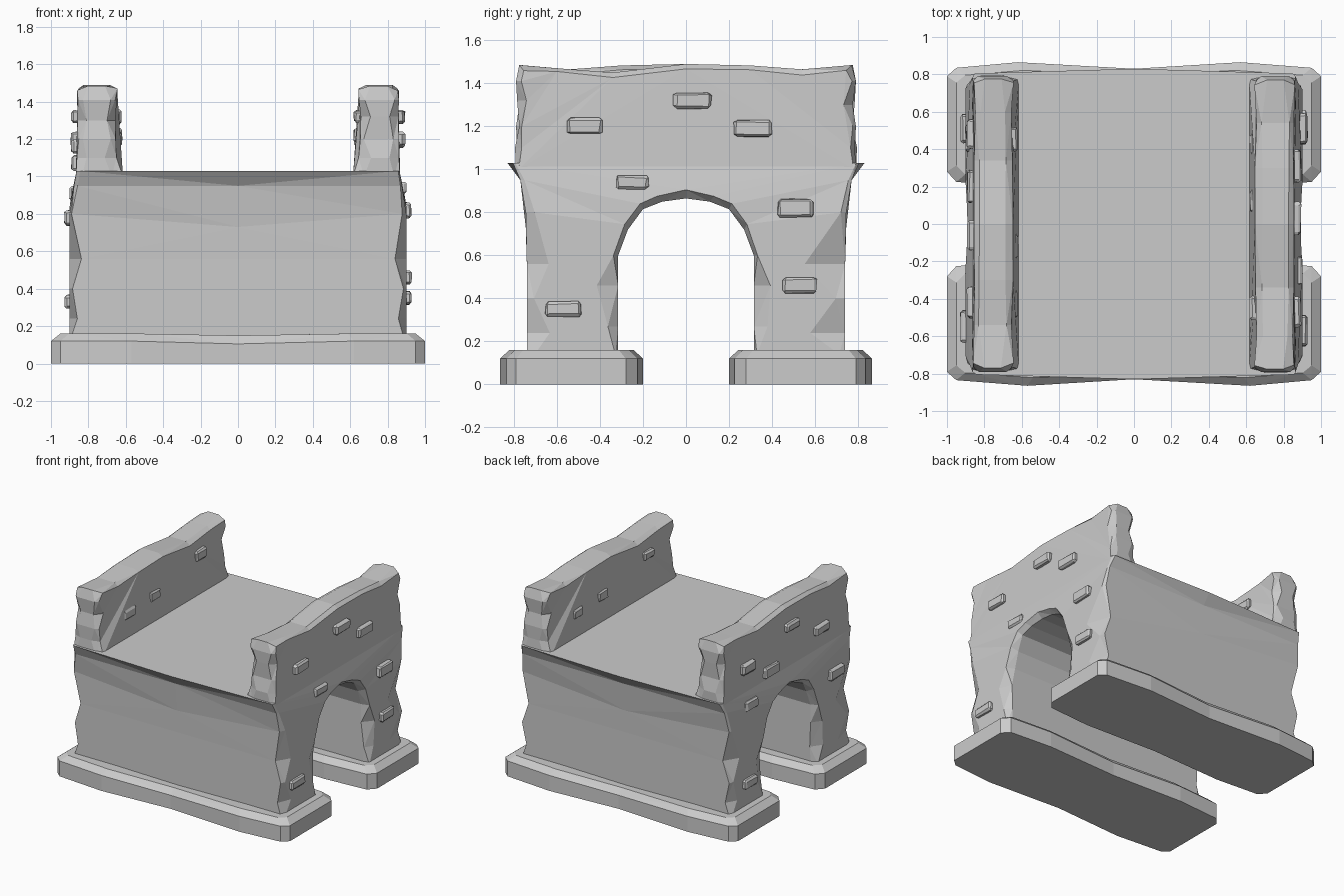
import bpy, bmesh, random
from math import pi
from mathutils import Matrix, Vector

if "Cube" in bpy.data.objects:
    bpy.data.objects.remove(bpy.data.objects["Cube"])

random.seed(4)


def loft(name, loops):
    """Solid skinned through matching closed loops, capped at both ends."""
    bm = bmesh.new()
    rings = [[bm.verts.new(p) for p in loop] for loop in loops]
    n = len(rings[0])
    for a, b in zip(rings, rings[1:]):
        for i in range(n):
            j = (i + 1) % n
            bm.faces.new((a[i], a[j], b[j], b[i]))
    bm.faces.new(rings[0])
    bm.faces.new(rings[-1])
    bmesh.ops.recalc_face_normals(bm, faces=bm.faces)
    bmesh.ops.triangulate(bm, faces=[f for f in bm.faces])
    me = bpy.data.meshes.new(name)
    bm.to_mesh(me)
    bm.free()
    ob = bpy.data.objects.new(name, me)
    bpy.context.collection.objects.link(ob)
    return ob


def r(a):
    return random.uniform(-a, a)


# Arched bridge body: half profile in y,z, with chipped rims at both ends
outer = [(.74, .14), (.74, .24), (.74, .4), (.74, .56), (.745, .8), (.77, .95), (.805, 1.03)]
arch = [(.315, .14), (.315, .27), (.315, .46), (.315, .6), (.27, .72), (.2, .815), (.11, .85)]
chip_outer = [.03, .12, .04, .15, .03, .02, .015]
chip_arch = [.02, .07, .13, .02, .02, .02, .025]
corner_x = [.89, .86, .89, .84, .885, .865, .85]


def face_x(z):
    return .9 if z < .82 else .9 - .035 * (z - .82) / .2


def body_loop(kind, sx):
    right, left, a_left, a_right = [], [], [], []
    for s, o_list, a_list in ((1, right, a_right), (-1, left, a_left)):
        for i, (y, z) in enumerate(outer):
            if kind == "mid":
                x, yy = 0, y + (.025 if i == 6 else 0)
                z = .73 if i == 4 else z
            elif kind == "rim":
                x, yy = sx * (corner_x[i] + r(.008)), y
            else:
                x, yy = sx * face_x(z), y - chip_outer[i] * (1 + r(.4))
            o_list.append((x, s * yy, z))
        for i, (y, z) in enumerate(arch):
            if kind == "mid":
                x = 0
            elif kind == "rim":
                x = sx * (.85 + r(.015))
            else:
                x = sx * face_x(z)
                d = chip_arch[i] * (1 + r(.35)) * (.45 if i == 2 and s * sx > 0 else 1)
                y, z = y + d, z + (.025 if i > 3 else 0)
            a_list.append((x, s * y, z))
    top = {"mid": (0, 0, .865), "rim": (sx * .85, 0, .865), "cap": (sx * .89, 0, .905)}[kind]
    return right + left[::-1] + a_left + [top] + a_right[::-1]


loft("arched_body", [body_loop("cap", -1), body_loop("rim", -1), body_loop("mid", 1),
                     body_loop("rim", 1), body_loop("cap", 1)])

# Parapets: y,z outline with a worn top and chipped ends
outline = [(-.79, 1.0), (-.795, 1.1), (-.775, 1.2), (-.785, 1.32), (-.79, 1.41), (-.775, 1.485),
           (-.6, 1.47), (-.34, 1.45), (0, 1.49), (.3, 1.483), (.54, 1.465), (.77, 1.485),
           (.79, 1.41), (.775, 1.3), (.79, 1.2), (.785, 1.1), (.79, 1.0)]
chip_end = [.01, .03, .015, .05, .02, .02]


def parapet_loop(x, chipped, foot=0):
    pts = []
    for i, (y, z) in enumerate(outline):
        k = min(i, len(outline) - 1 - i)
        xx = x + r(.007)
        if z < 1.05:
            xx = x + foot
        if chipped:
            if k < 6:
                y -= (1 if y > 0 else -1) * chip_end[k] * (1 + r(.4))
            if z > 1.44:
                z -= .012 + abs(r(.015))
        elif k < 6:
            xx += (x - .755) * (-.3 if k % 2 else .15)
        pts.append((xx, y, z))
    return pts


parapet = loft("parapet_right", [parapet_loop(.65, True, -.035), parapet_loop(.685, False),
                                 parapet_loop(.825, False), parapet_loop(.855, True, .012)])
twin = parapet.copy()
twin.name = "parapet_left"
twin.rotation_euler.z = pi
bpy.context.collection.objects.link(twin)

# Plinths: bowed outline with cut corners and a sloped top edge
plan = [(-1, -.28), (-1, -.79), (-.95, -.835), (-.57, -.865), (0, -.83), (.62, -.865), (.95, -.835),
        (1, -.79), (1, -.28), (.95, -.225), (.6, -.2), (0, -.225), (-.6, -.2), (-.95, -.225)]


def plinth_loop(z, inset, wave):
    c = Vector((0, -.53))
    return [(x * (1 - inset), c.y + (y - c.y) * (1 - inset * 2.6), z - (wave if abs(x) < .1 else 0))
            for x, y in plan]


for name, turn in (("plinth_front", 0), ("plinth_back", pi)):
    ob = loft(name, [plinth_loop(0, 0, 0), plinth_loop(.12, 0, .015), plinth_loop(.16, .05, .01)])
    ob.rotation_euler.z = turn


# Raised bricks: slightly uneven bevelled blocks set into the walls
def brick(name, x, y, z, w=.16, h=.075):
    bm = bmesh.new()
    bmesh.ops.create_cube(bm, size=1, matrix=Matrix.Diagonal((.07, w + r(.015), h + r(.01), 1)))
    bmesh.ops.bevel(bm, geom=bm.edges[:], offset=.012, segments=1, affect='EDGES')
    for v in bm.verts:
        v.co += Vector((r(.003), r(.005), r(.004)))
    me = bpy.data.meshes.new(name)
    bm.to_mesh(me)
    bm.free()
    ob = bpy.data.objects.new(name, me)
    ob.location = (x, y, z)
    bpy.context.collection.objects.link(ob)


right_bricks = [(.03, 1.32), (-.47, 1.2), (.31, 1.19), (-.25, .94), (.51, .82), (.53, .46), (-.57, .35)]
left_bricks = [(-.06, 1.32), (.48, 1.2), (-.42, 1.16), (.2, 1.07), (.46, .91), (-.55, .78), (.51, .33)]
inner_bricks = [(-.43, 1.2), (-.12, 1.22), (.45, 1.32)]
for side, spots in ((1, right_bricks), (-1, left_bricks)):
    for y, z in spots:
        brick("outer_brick", side * (.857 if z > 1 else .865 if z > .86 else .893), y, z)
    for y, z in inner_bricks:
        brick("inner_brick", side * .655, -side * y, z, .13, .07)
